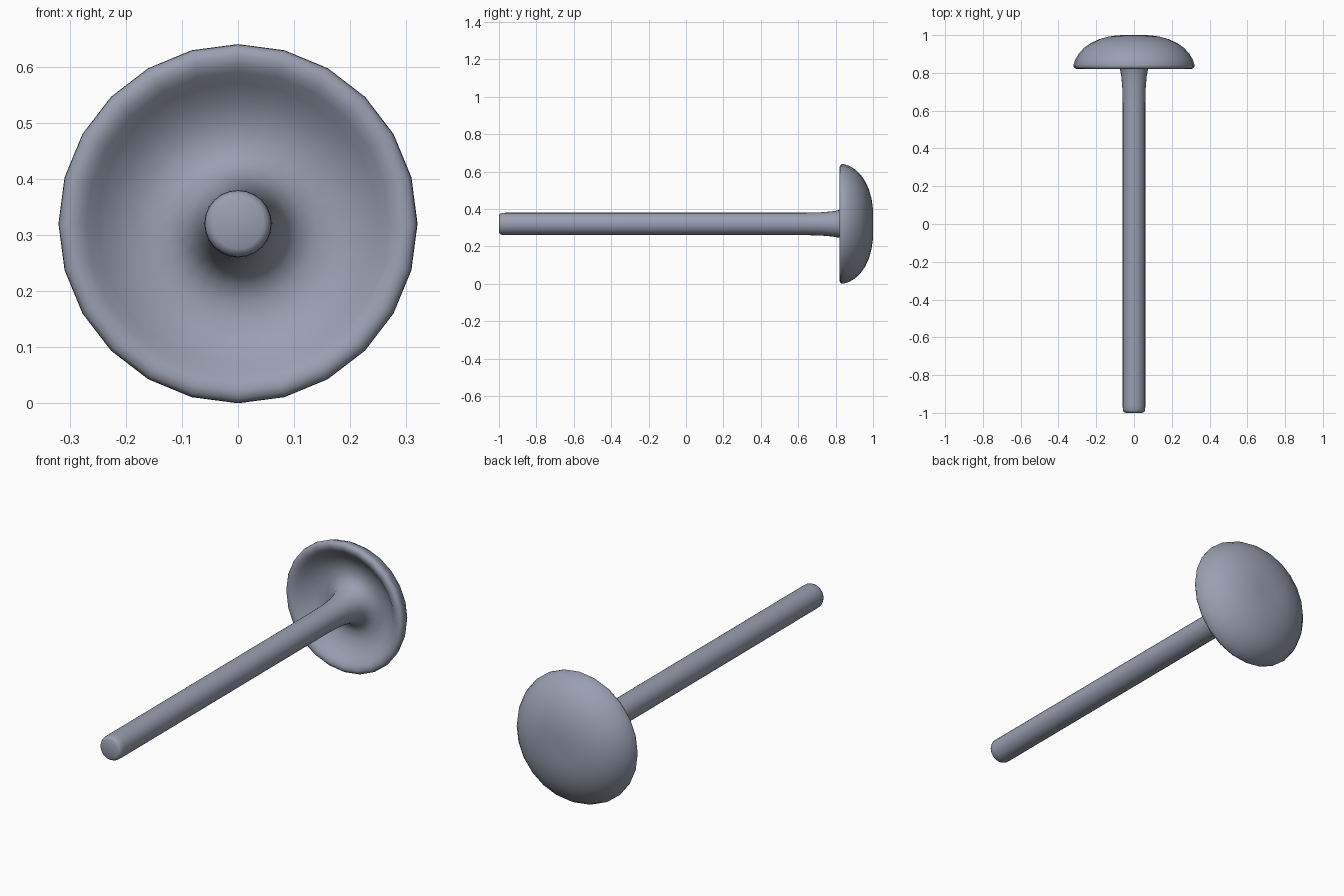
import bpy, bmesh, math

SIDES = 24
AXIS_Z = 0.32

cube = bpy.data.objects.get("Cube")
if cube:
    bpy.data.objects.remove(cube, do_unlink=True)

mat = bpy.data.materials.new("blue_grey")
mat.use_nodes = True
colour = (0.32, 0.35, 0.44, 1)
mat.diffuse_color = colour
mat.node_tree.nodes["Principled BSDF"].inputs["Base Color"].default_value = colour


def lathe(name, profile):
    """Revolve (radius, y) points about the long axis; ends are closed."""
    bm = bmesh.new()
    rings = []
    for r, y in profile:
        ring = []
        for i in range(SIDES):
            a = 2 * math.pi * i / SIDES
            ring.append(bm.verts.new((r * math.cos(a), y, AXIS_Z + r * math.sin(a))))
        rings.append(ring)
    for a, b in zip(rings, rings[1:]):
        for i in range(SIDES):
            j = (i + 1) % SIDES
            bm.faces.new((a[i], a[j], b[j], b[i]))
    bm.faces.new(rings[0])
    bm.faces.new(rings[-1])
    bmesh.ops.recalc_face_normals(bm, faces=bm.faces)
    mesh = bpy.data.meshes.new(name)
    bm.to_mesh(mesh)
    bm.free()
    mesh.materials.append(mat)
    obj = bpy.data.objects.new(name, mesh)
    bpy.context.collection.objects.link(obj)
    bpy.ops.object.select_all(action='DESELECT')
    obj.select_set(True)
    bpy.context.view_layer.objects.active = obj
    bpy.ops.object.shade_smooth_by_angle(angle=math.radians(60))
    return obj


# Rod with a rounded tip, flaring into the hollow underside of the domed head
rod = [(0.045, -1), (0.054, -0.995), (0.059, -0.985), (0.06, -0.96),
       (0.06, 0.64), (0.062, 0.72), (0.067, 0.78), (0.075, 0.825), (0.088, 0.86)]
hollow = [(0.11, 0.885), (0.14, 0.897), (0.18, 0.895), (0.22, 0.877),
          (0.25, 0.853), (0.27, 0.834)]
rim = [(0.285, 0.823), (0.3, 0.82), (0.312, 0.823), (0.319, 0.832), (0.32, 0.843)]
# Domed back: fuller than a circle arc, flattened at the centre
dome = [(0.31, 0.873), (0.292, 0.903), (0.265, 0.932), (0.23, 0.957),
        (0.185, 0.978), (0.135, 0.992), (0.085, 0.999), (0.04, 1)]
lathe("rod_with_domed_head", rod + hollow + rim + dome)
